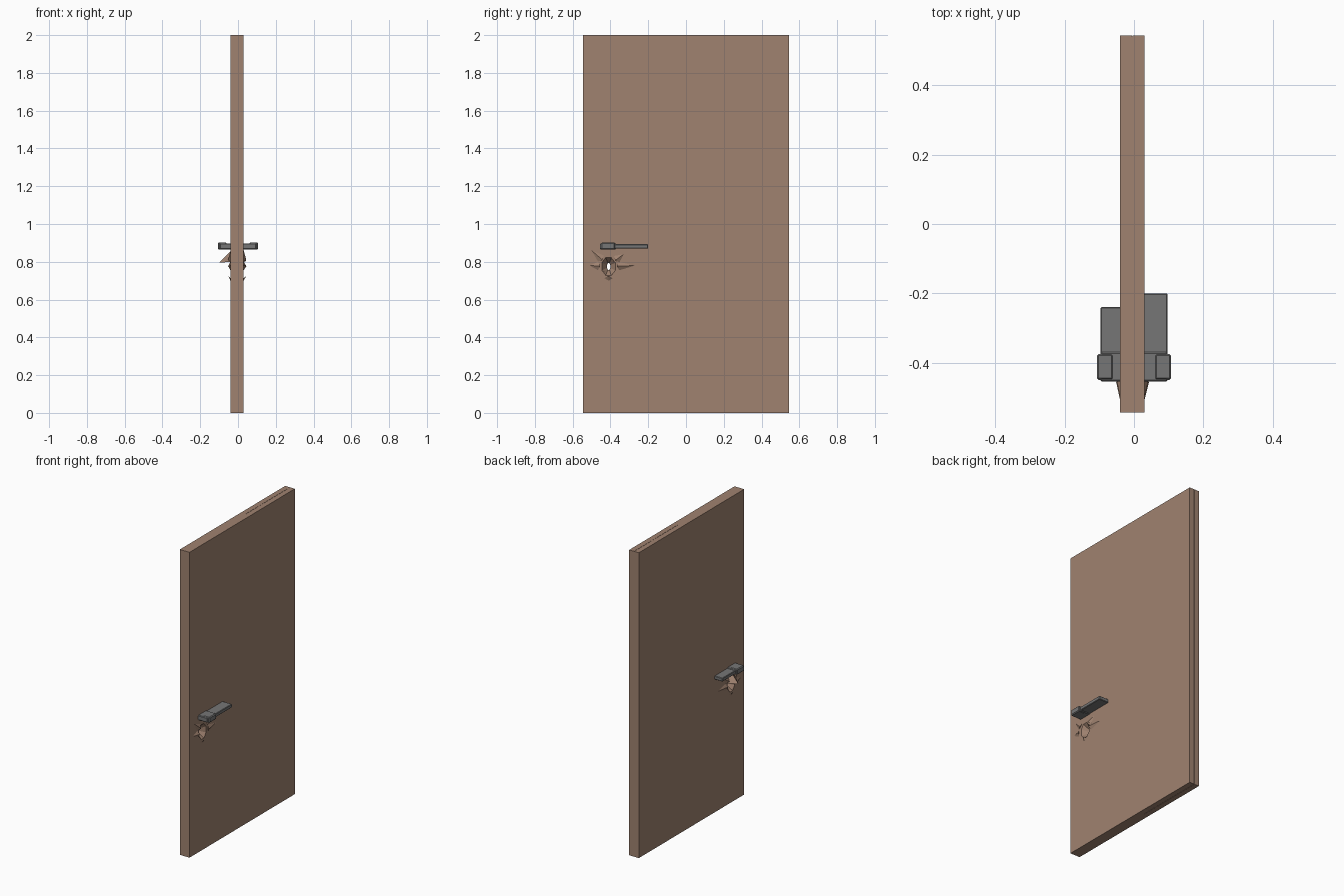
import bpy, bmesh, math
from mathutils import Vector

if "Cube" in bpy.data.objects:
    bpy.data.objects.remove(bpy.data.objects["Cube"])


def material(name, rgb):
    m = bpy.data.materials.new(name)
    m.diffuse_color = (*rgb, 1)
    m.use_nodes = True
    m.node_tree.nodes["Principled BSDF"].inputs["Base Color"].default_value = m.diffuse_color
    return m


WOOD = material("brown wood", (0.35, 0.225, 0.162))
METAL = material("grey metal", (0.18, 0.18, 0.18))
X0, X1 = -0.04, 0.03          # door faces
HY, HZ = -0.41, 0.775         # centre of the broken lock hole


def finish(bm, name, mat):
    bmesh.ops.recalc_face_normals(bm, faces=bm.faces)
    me = bpy.data.meshes.new(name)
    bm.to_mesh(me)
    bm.free()
    me.materials.append(mat)
    ob = bpy.data.objects.new(name, me)
    bpy.context.collection.objects.link(ob)
    return ob


def slab(name, outline, x0, x1, mat, gap=0.0):
    """Extrude a (y, z) outline through x, pulled in by a hairline gap."""
    bm = bmesh.new()
    f = bm.faces.new([bm.verts.new((x0, y, z)) for y, z in outline])
    if gap:
        rim = bmesh.ops.inset_individual(bm, faces=[f], thickness=gap)["faces"]
        bmesh.ops.delete(bm, geom=rim, context='FACES')
        f = bm.faces[:][0]
    geo = bmesh.ops.extrude_face_region(bm, geom=[f], use_keep_orig=True)["geom"]
    bmesh.ops.translate(bm, vec=(x1 - x0, 0, 0),
                        verts=[v for v in geo if isinstance(v, bmesh.types.BMVert)])
    return finish(bm, name, mat)


def box(name, lo, hi, mat, bevel=0.0):
    ob = slab(name, [(lo[1], lo[2]), (hi[1], lo[2]), (hi[1], hi[2]), (lo[1], hi[2])],
              lo[0], hi[0], mat)
    if bevel:
        mod = ob.modifiers.new("bevel", 'BEVEL')
        mod.width, mod.segments = bevel, 1
    return ob


# funnel-shaped cutter, wide at both faces and narrow in the middle
bm = bmesh.new()
rings = []
for x, ry, rz in ((-0.06, 0.055, 0.07), (-0.005, 0.010, 0.019), (0.05, 0.055, 0.07)):
    rings.append([bm.verts.new((x, HY + ry * math.cos(a * math.tau / 8 + 0.39),
                                HZ + rz * math.sin(a * math.tau / 8 + 0.39)))
                  for a in range(8)])
for r, s in zip(rings, rings[1:]):
    for i in range(8):
        bm.faces.new((r[i], r[(i + 1) % 8], s[(i + 1) % 8], s[i]))
bm.faces.new(rings[0])
bm.faces.new(rings[-1])
cutter = finish(bm, "lock_hole_cutter", WOOD)
cutter.hide_render = True
cutter.hide_set(True)


def punch(ob):
    mod = ob.modifiers.new("lock hole", 'BOOLEAN')
    mod.operation, mod.object, mod.solver = 'DIFFERENCE', cutter, 'EXACT'


# cracked boards, as (y, z) outlines
W = 0.545
A, B, C, D = (-0.20, 1.46), (0.09, 1.50), (0.155, 1.46), (0.17, 0.78)
E, F, G, K = (0.09, 0.405), (-0.27, 0.78), (-0.28, 0.88), (0.168, 0.88)
S, T, V = (-0.51, 0.78), (-0.46, 0.355), (-0.41, 0.70)
boards = {
    "top_front": [(-W, 1.46), (-0.41, 1.46), (-0.41, 2), (-W, 2)],
    "top_middle": [(-0.41, 1.46), A, B, (0.09, 2), (-0.41, 2)],
    "top_back": [B, C, (W, 1.46), (W, 2), (0.09, 2)],
    "centre": [A, G, F, E, D, K, C, B],
    "back_upper": [C, K, (W, 0.88), (W, 1.46)],
    "back_strip": [K, D, (W, 0.78), (W, 0.88)],
    "back_lower": [D, E, (0.09, 0.355), (W, 0.355), (W, 0.78)],
    "front_upper": [(-W, 1.46), (-W, 0.88), G, A],
    "lock_strip": [(-W, 0.88), (-W, 0.78), S, F, G],
    "front_lower": [(-W, 0.78), (-W, 0.355), T, S],
    "long_splinter": [S, T, V, (-0.41, 0.78)],
    "middle_lower": [(-0.41, 0.78), V, T, (0.09, 0.355), E, F],
    "bottom_front": [(-W, 0), T[:1] + (0,), T, (-W, 0.355)],
    "bottom_middle": [(-0.46, 0), (0.09, 0), (0.09, 0.355), T],
    "bottom_back": [(0.09, 0), (W, 0), (W, 0.355), (0.09, 0.355)],
}
holed = {"lock_strip", "long_splinter", "middle_lower"}
split = {"front_lower", "top_back", "back_upper", "back_strip", "back_lower", "bottom_back"}
for name, outline in boards.items():
    layers = [(X0, -0.006), (-0.0045, X1)] if name in split else [(X0, X1)]
    for i, (a, b) in enumerate(layers):
        ob = slab(f"board_{name}_{i}", outline, a, b, WOOD, 0.0007)
        if name in holed:
            punch(ob)

# solid core closing the cracks
punch(box("door_core", (X0 + 0.004, -W + 0.004, 0.004), (X1 - 0.004, W - 0.004, 1.996), WOOD))


def shard(name, base, tip):
    """Pointed splinter: a triangular root on the door and a raised tip."""
    bm = bmesh.new()
    b = [bm.verts.new(p) for p in base]
    t = bm.verts.new(tip)
    bm.faces.new(b)
    for i in range(3):
        bm.faces.new((b[i], b[(i + 1) % 3], t))
    return finish(bm, name, WOOD)


# splinters lifted around the hole on both faces
roots = [(-0.51, 0.78), (-0.50, 0.86), (-0.41, 0.70), (-0.27, 0.78), (-0.33, 0.84)]
for side, x, lift in (("right", X1, 0.014), ("left", X0, -0.012)):
    for i, (y, z) in enumerate(roots):
        d = Vector((y - HY, z - HZ)).normalized()
        n = Vector((-d.y, d.x)) * 0.022
        c = Vector((HY + d.x * 0.056, HZ + d.y * 0.062))
        shard(f"splinter_{side}_{i}",
              [(x, y, z), (x, c.x + n.x, c.y + n.y), (x, c.x - n.x, c.y - n.y)],
              (x + lift, c.x - d.x * 0.012, c.y - d.y * 0.012))
# large bent-out splinter on the left face
shard("large_splinter", [(X0, -0.46, 0.80), (X0, -0.36, 0.80), (X0, -0.41, 0.855)],
      (-0.10, -0.40, 0.795))

# lever handles: grip block, lever and end collar
for side, face, s, end in (("right", X1, 1, -0.20), ("left", X0, -1, -0.24)):
    def part(name, a, b, y0, y1, z0, z1, bevel):
        box(f"{name}_{side}", (min(a, b), y0, z0), (max(a, b), y1, z1), METAL, bevel)
    part("handle_block", face - s * 0.005, s * 0.097, -0.455, -0.37, 0.866, 0.898, 0.004)
    part("handle_lever", face - s * 0.005, s * 0.097, -0.375, end, 0.87, 0.893, 0.003)
    part("handle_collar", s * 0.06, s * 0.107, -0.45, -0.375, 0.864, 0.901, 0.005)
